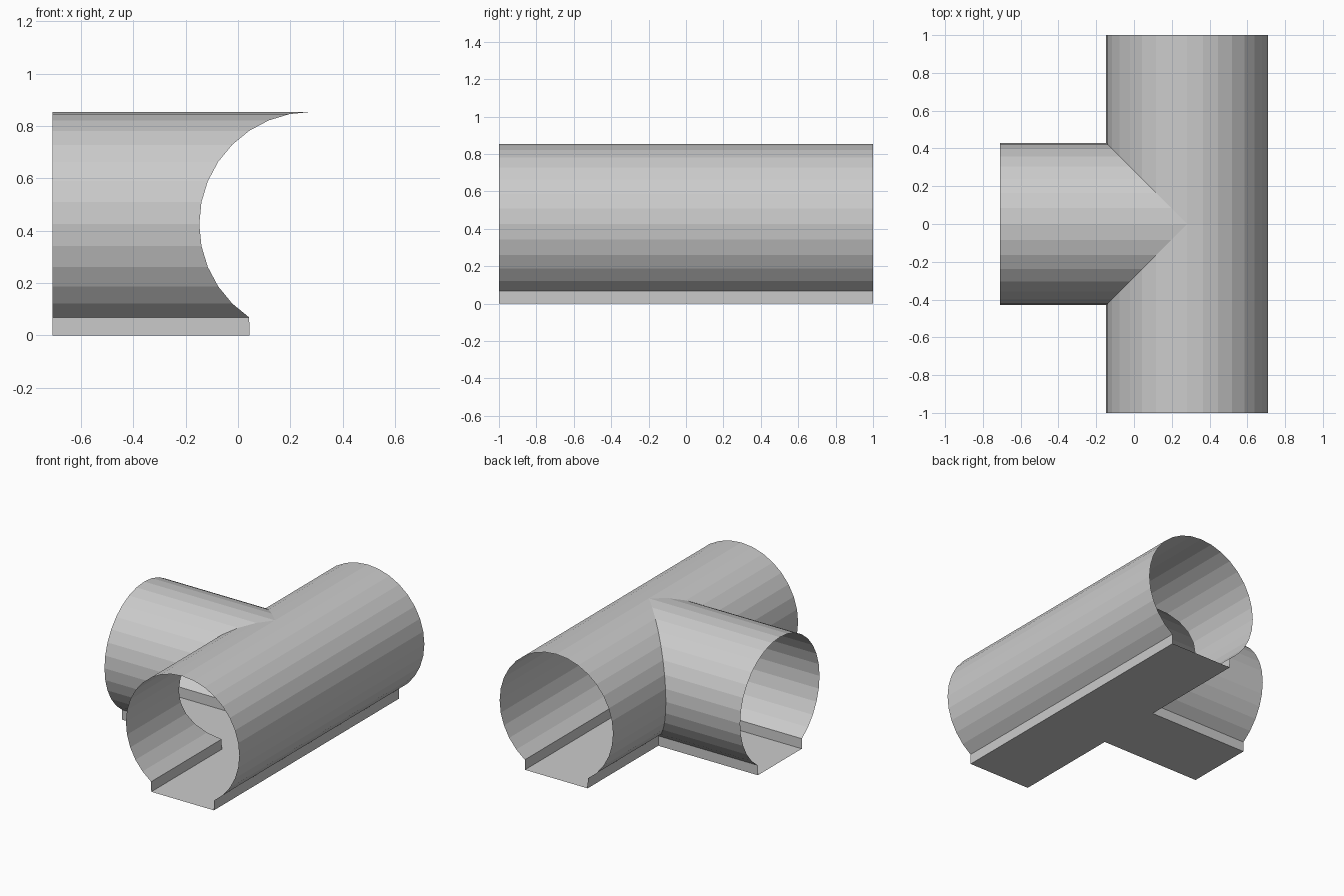
import bpy, bmesh, math
from mathutils import Vector

if "Cube" in bpy.data.objects:
    bpy.data.objects.remove(bpy.data.objects["Cube"])

R = 0.429            # tube radius, 32-sided circle
CX, CZ = 0.281, 0.425  # axis of the main tube (x) and of both tubes (z)
END_X, END_Y = -0.71, 1.0
WALL = 0.237         # half width of the floor

# Half cross-section (sideways offset, height): crown down to the kerb wall foot
profile = []
for i in range(14):
    a = math.radians(90 - 11.25 * i)
    profile.append((R * math.cos(a) if i else 0.0, CZ + R * math.sin(a)))
profile.append((WALL, 0.0))


def make_object(name, quads, outward):
    """Weld polygons into one flat-shaded object, facing along outward(centre)."""
    bm = bmesh.new()
    for q in quads:
        f = bm.faces.new([bm.verts.new(p) for p in q])
        f.normal_update()
        if f.normal.dot(outward(f.calc_center_median())) < 0:
            f.normal_flip()
    bmesh.ops.remove_doubles(bm, verts=bm.verts[:], dist=1e-4)
    mesh = bpy.data.meshes.new(name)
    bm.to_mesh(mesh)
    bm.free()
    obj = bpy.data.objects.new(name, mesh)
    bpy.context.collection.objects.link(obj)
    return obj


main, branch = [], []
for (s0, z0), (s1, z1) in zip(profile, profile[1:]):
    # Unbroken right side of the main tube
    main.append([(CX + s0, -END_Y, z0), (CX + s0, END_Y, z0),
                 (CX + s1, END_Y, z1), (CX + s1, -END_Y, z1)])
    for k in (-1, 1):
        # Left side of the main tube, mitred at the junction
        main.append([(CX - s0, k * END_Y, z0), (CX - s0, k * s0, z0),
                     (CX - s1, k * s1, z1), (CX - s1, k * END_Y, z1)])
        # Side branch, mitred to match
        branch.append([(END_X, k * s0, z0), (CX - s0, k * s0, z0),
                       (CX - s1, k * s1, z1), (END_X, k * s1, z1)])

make_object("main_tunnel", main, lambda c: Vector((c.x - CX, 0, c.z - CZ)))
make_object("branch_tunnel", branch, lambda c: Vector((0, c.y, c.z - CZ)))

# T-shaped floor
L, Rt = CX - WALL, CX + WALL
floor = [[(L, -END_Y, 0), (Rt, -END_Y, 0), (Rt, END_Y, 0), (L, END_Y, 0),
          (L, WALL, 0), (END_X, WALL, 0), (END_X, -WALL, 0), (L, -WALL, 0)]]
make_object("floor", floor, lambda c: Vector((0, 0, -1)))
